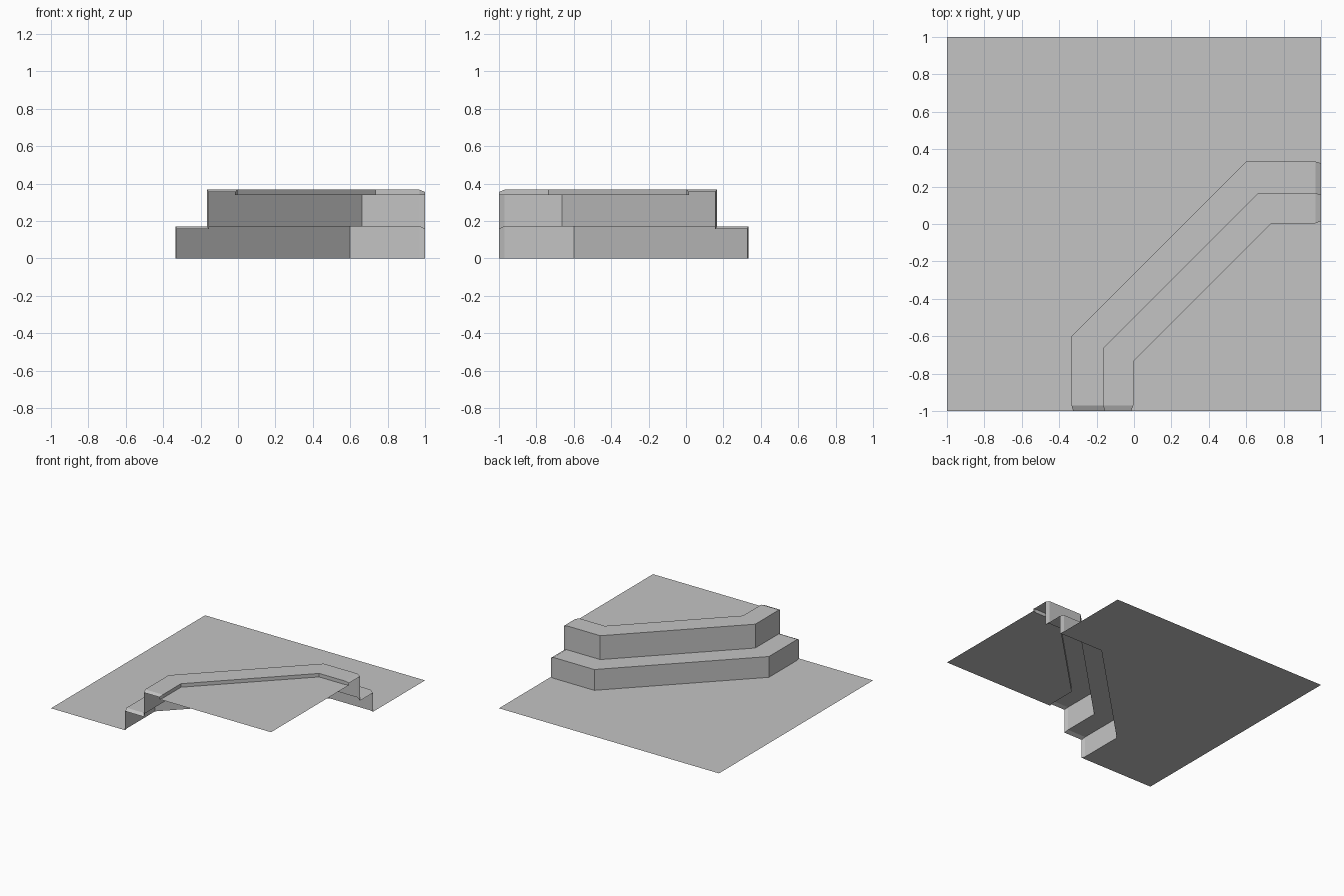
import bpy
import bmesh

cube = bpy.data.objects.get("Cube")
if cube:
    bpy.data.objects.remove(cube, do_unlink=True)

GREY = (0.55, 0.55, 0.55, 1.0)
stone = bpy.data.materials.new("plain_grey")
stone.use_nodes = True
stone.diffuse_color = GREY
stone.node_tree.nodes["Principled BSDF"].inputs["Base Color"].default_value = GREY


def edge_line(side, bend, z, end_side, end_z):
    """Corner line mirrored about the diagonal, pinched where it meets the tile border."""
    half = [(end_side, -1, end_z), (side, -0.97, z), (side, bend, z)]
    return half + [(-y, -x, h) for x, y, h in reversed(half)]


def make_part(name, polygons):
    mesh = bpy.data.meshes.new(name)
    bm = bmesh.new()
    for points in polygons:
        bm.faces.new([bm.verts.new(p) for p in points])
    bmesh.ops.remove_doubles(bm, verts=bm.verts, dist=0.0001)
    bm.to_mesh(mesh)
    bm.free()
    mesh.materials.append(stone)
    obj = bpy.data.objects.new(name, mesh)
    bpy.context.collection.objects.link(obj)


def strip(a, b):
    """Quads between two edge lines."""
    return [(a[i], a[i + 1], b[i + 1], b[i]) for i in range(len(a) - 1)]


# Edge lines of the stepped ledge, from the outer foot to the inner lip
outer_foot = edge_line(-0.334, -0.6, 0, -0.325, 0)
outer_top = edge_line(-0.334, -0.6, 0.171, -0.325, 0.156)
middle_foot = edge_line(-0.165, -0.664, 0.171, -0.155, 0.156)
middle_top = edge_line(-0.165, -0.664, 0.367, -0.155, 0.355)
lip_top = edge_line(-0.004, -0.735, 0.367, -0.015, 0.355)
lip_foot = edge_line(-0.004, -0.735, 0.338, -0.015, 0.338)

# Open shell: two steps and the shallow drop behind the lip
make_part("lower_step", strip(outer_top, outer_foot) + strip(middle_foot, outer_top))
make_part("upper_step", strip(middle_top, middle_foot) + strip(lip_top, middle_top))
make_part("inner_lip", strip(lip_foot, lip_top))

# Flat ground outside and raised ground inside the ledge
make_part("lower_ground", [outer_foot + [(1, 1, 0), (-1, 1, 0), (-1, -1, 0)]])
make_part("raised_ground", [[(1, -1, 0.338)] + lip_foot[::-1]])
